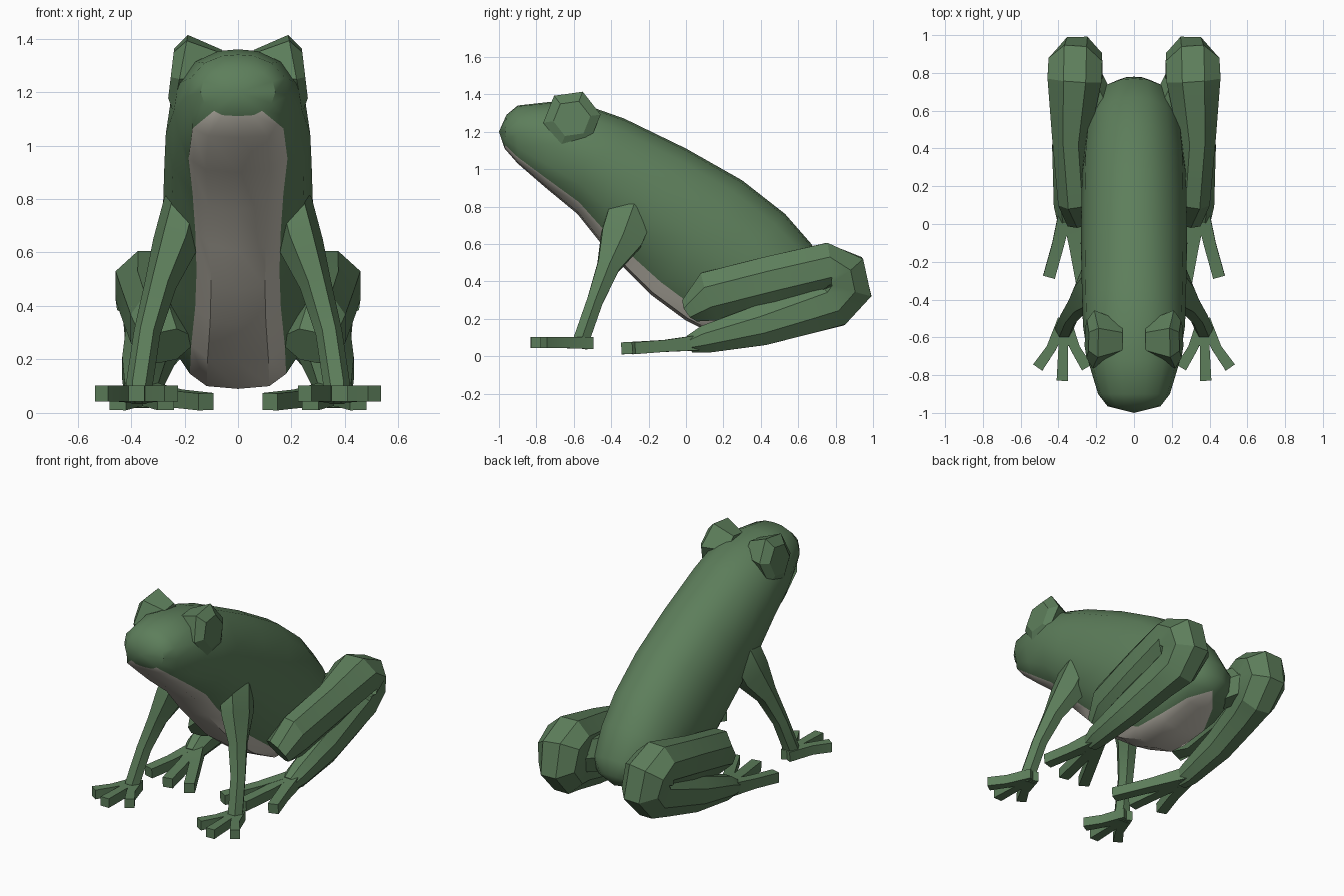
import bpy, bmesh, math
from mathutils import Vector

cube = bpy.data.objects.get("Cube")
if cube:
    bpy.data.objects.remove(cube, do_unlink=True)


def material(name, rgb):
    m = bpy.data.materials.new(name)
    m.use_nodes = True
    m.diffuse_color = (*rgb, 1)
    for n in m.node_tree.nodes:
        if n.type == 'BSDF_PRINCIPLED':
            n.inputs["Base Color"].default_value = (*rgb, 1)
            n.inputs["Roughness"].default_value = 0.8
    return m


GREEN = material("skin_green", (0.11, 0.21, 0.105))
BELLY = material("belly_grey", (0.55, 0.52, 0.45))


def loft(name, rings, poles=(None, None), belly=(), angle=30):
    """Skin a list of equal rings, closing each end with a face or a fan."""
    bm = bmesh.new()
    loops = [[bm.verts.new(p) for p in ring] for ring in rings]
    n = len(loops[0])
    for a, b in zip(loops, loops[1:]):
        for j in range(n):
            k = (j + 1) % n
            f = bm.faces.new((a[j], a[k], b[k], b[j]))
            f.material_index = 1 if j in belly else 0
    for end, (loop, pole) in enumerate(zip((loops[0], loops[-1]), poles)):
        if pole is None:
            bm.faces.new(loop)
            continue
        tip = bm.verts.new(pole)
        for j in range(n):
            f = bm.faces.new((loop[j], loop[(j + 1) % n], tip))
            f.material_index = 1 if end == 1 and j in belly else 0
    bmesh.ops.recalc_face_normals(bm, faces=bm.faces[:])
    me = bpy.data.meshes.new(name)
    bm.to_mesh(me)
    bm.free()
    me.materials.append(GREEN)
    if belly:
        me.materials.append(BELLY)
    ob = bpy.data.objects.new(name, me)
    bpy.context.collection.objects.link(ob)
    bpy.ops.object.select_all(action='DESELECT')
    ob.select_set(True)
    bpy.context.view_layer.objects.active = ob
    bpy.ops.object.shade_smooth_by_angle(angle=math.radians(angle))


def limb(name, side, path, sides=6, turn=0.0):
    """Tube along (x, y, z, half width, half depth) stations, mirrored by side."""
    pts = [Vector(p[:3]) for p in path]
    rings = []
    for i, p in enumerate(path):
        t = (pts[min(i + 1, len(pts) - 1)] - pts[max(i - 1, 0)]).normalized()
        across = (Vector((1, 0, 0)) - t * t.x).normalized()
        up = t.cross(across)
        ring = []
        for k in range(sides):
            a = turn + math.tau * k / sides
            v = pts[i] + across * p[3] * math.cos(a) + up * p[4] * math.sin(a)
            ring.append((v.x * side, v.y, v.z))
        rings.append(ring)
    loft(name, rings, angle=22)


# Body: top point (y, z), bottom point (y, z), half width, belly half width
SECTIONS = [
    (-0.96, 1.29, -0.97, 1.11, 0.14, 0.09),
    (-0.90, 1.34, -0.90, 1.03, 0.19, 0.17),
    (-0.72, 1.36, -0.75, 0.90, 0.24, 0.185),
    (-0.50, 1.33, -0.58, 0.76, 0.27, 0.17),
    (-0.33, 1.27, -0.46, 0.61, 0.275, 0.16),
    (0.00, 1.11, -0.32, 0.46, 0.28, 0.155),
    (0.30, 0.94, -0.19, 0.33, 0.28, 0.16),
    (0.53, 0.76, 0.00, 0.19, 0.275, 0.175),
    (0.67, 0.60, 0.20, 0.09, 0.26, 0.18),
    (0.77, 0.43, 0.42, 0.12, 0.225, 0.165),
    (0.78, 0.33, 0.60, 0.20, 0.13, 0.10),
]
# Half cross-section: (share of width, share of height)
PROFILE = [(0.9, 0.27), (1.0, 0.5), (0.93, 0.72), (0.66, 0.90), (0.31, 0.985)]
body_rings = []
for ty, tz, by, bz, w, bx in SECTIONS:
    half = [(0, 0), (bx * 0.65, 0.02), (bx, 0.11)]
    half += [(w * x, t) for x, t in PROFILE] + [(0, 1)]
    outline = half + [(-x, t) for x, t in half[-2:0:-1]]
    body_rings.append([(x, by + (ty - by) * t, bz + (tz - bz) * t)
                       for x, t in outline])
loft("body", body_rings, poles=((0, -1.0, 1.2), (0, 0.74, 0.25)),
     belly=(0, 1, 14, 15), angle=35)

for side, label in ((1, "left"), (-1, "right")):
    # Eye: faceted bulge, as (x, radius, outward slope towards the bottom)
    eye = []
    for x, r, lean in ((0.06, 0.095, 0.0), (0.215, 0.155, 0.19), (0.25, 0.10, 0.12)):
        ring = []
        for k in range(6):
            a = math.radians(8) + math.tau * k / 6
            dy, dz = r * math.cos(a), r * math.sin(a)
            ring.append((side * (x - lean * dz), -0.61 + dy, 1.27 + dz))
        eye.append(ring)
    loft(label + "_eye", eye, angle=10)

    # Front leg
    limb(label + "_front_leg", side, [
        (0.13, -0.24, 0.90, 0.07, 0.10),
        (0.195, -0.29, 0.78, 0.085, 0.14),
        (0.235, -0.345, 0.63, 0.085, 0.13),
        (0.29, -0.415, 0.48, 0.06, 0.07),
        (0.34, -0.485, 0.30, 0.05, 0.05),
        (0.37, -0.555, 0.10, 0.05, 0.05),
        (0.37, -0.57, 0.045, 0.05, 0.05)])
    for i, (x, y) in enumerate(((0.51, -0.76), (0.38, -0.83), (0.25, -0.76))):
        limb(f"{label}_front_toe_{i + 1}", side, [
            (0.37, -0.51, 0.07, 0.05, 0.045),
            (0.37 + (x - 0.37) * 0.5, -0.66, 0.073, 0.036, 0.042),
            (x, y, 0.073, 0.042, 0.042)], sides=4, turn=math.pi / 4)

    # Hind leg: thigh runs back, folds at the knee, shin runs forward
    limb(label + "_hind_leg", side, [
        (0.265, 0.03, 0.25, 0.10, 0.075),
        (0.31, 0.13, 0.32, 0.10, 0.145),
        (0.335, 0.45, 0.40, 0.105, 0.145),
        (0.315, 0.765, 0.475, 0.155, 0.142),
        (0.31, 0.82, 0.435, 0.155, 0.165),
        (0.30, 0.845, 0.365, 0.14, 0.165),
        (0.305, 0.775, 0.285, 0.125, 0.15),
        (0.325, 0.66, 0.25, 0.105, 0.138),
        (0.35, 0.40, 0.165, 0.09, 0.118),
        (0.36, 0.10, 0.09, 0.07, 0.08),
        (0.355, 0.02, 0.065, 0.055, 0.05)], sides=8, turn=math.pi / 8)
    limb(label + "_hip", side, [
        (0.10, 0.45, 0.34, 0.09, 0.12),
        (0.20, 0.66, 0.38, 0.09, 0.12),
        (0.27, 0.80, 0.40, 0.09, 0.11)])
    for i, (x, y) in enumerate(((0.45, -0.28), (0.27, -0.34), (0.12, -0.33))):
        limb(f"{label}_hind_toe_{i + 1}", side, [
            (0.355, 0.10, 0.075, 0.05, 0.06),
            (0.355 + (x - 0.355) * 0.5, -0.11, 0.055, 0.045, 0.045),
            (x, y, 0.042, 0.045, 0.045)], sides=4, turn=math.pi / 4)
